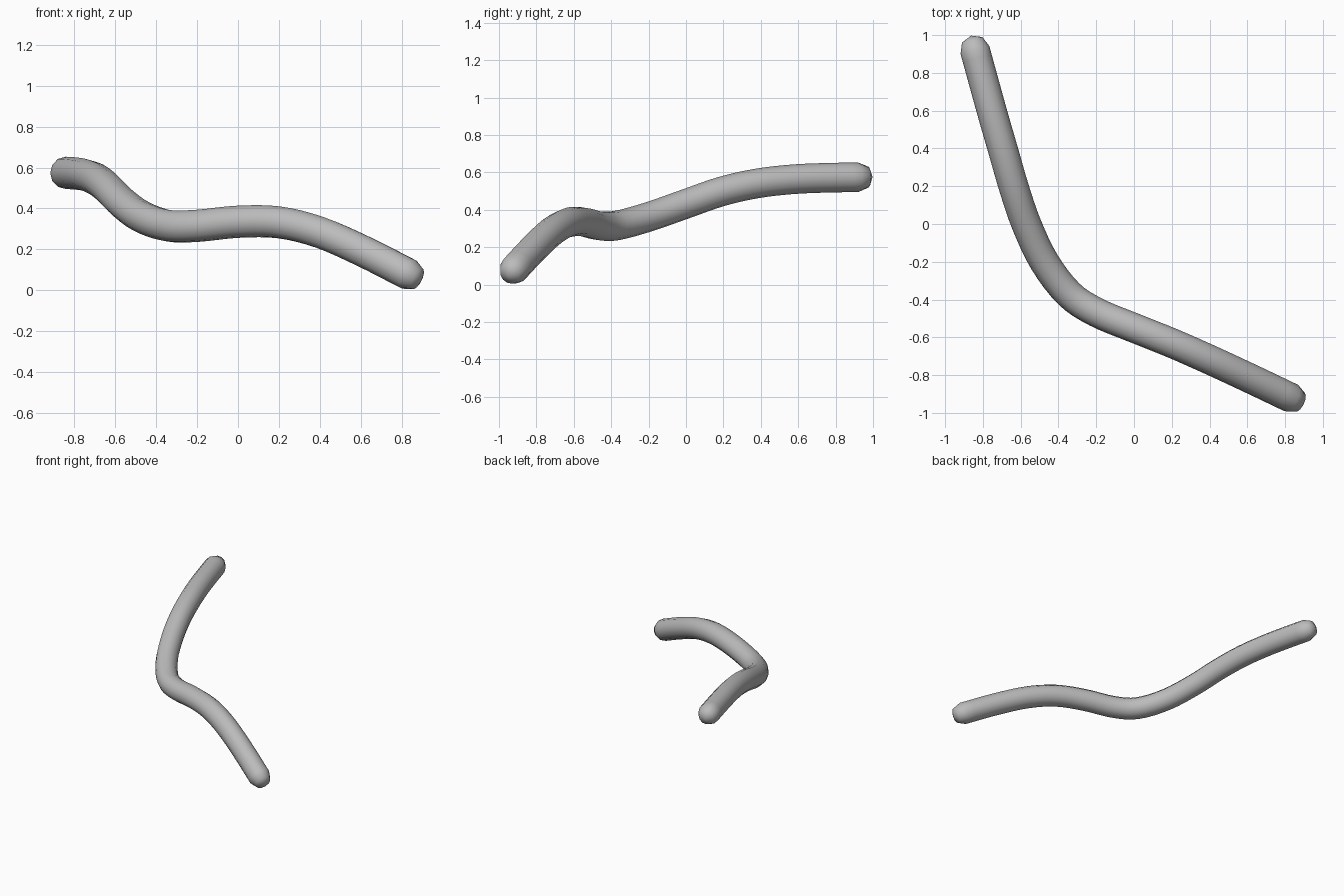
import bpy, bmesh, math
from mathutils import Vector

if "Cube" in bpy.data.objects:
    bpy.data.objects.remove(bpy.data.objects["Cube"])

RADIUS, SIDES, STEPS = 0.079, 12, 4

# Centre line of the bent rod, from the back end to the front end
path = [Vector(p) for p in [
    (-0.842, 0.921, 0.574), (-0.795, 0.75, 0.571), (-0.745, 0.57, 0.563),
    (-0.69, 0.38, 0.541), (-0.635, 0.19, 0.498), (-0.57, 0.00, 0.432),
    (-0.475, -0.20, 0.362), (-0.345, -0.37, 0.316), (-0.20, -0.467, 0.315),
    (0.00, -0.55, 0.335), (0.20, -0.63, 0.332), (0.40, -0.718, 0.283),
    (0.62, -0.82, 0.187), (0.832, -0.921, 0.079)]]


def smooth_path(pts):
    """Catmull-Rom samples through the points."""
    ext = [2 * pts[0] - pts[1]] + pts + [2 * pts[-1] - pts[-2]]
    out = []
    for a, b, c, d in zip(ext, ext[1:], ext[2:], ext[3:]):
        for k in range(STEPS):
            t = k / STEPS
            out.append(0.5 * (2 * b + (c - a) * t + (2 * a - 5 * b + 4 * c - d) * t * t
                              + (3 * b - a - 3 * c + d) * t ** 3))
    return out + [pts[-1]]


line = smooth_path(path)
start_dir = (line[0] - line[1]).normalized()
end_dir = (line[-1] - line[-2]).normalized()

# Rings: rounded start, body, rounded end
rings = []
cap = math.radians(45)
reach, narrow = RADIUS * math.sin(cap), RADIUS * math.cos(cap)
rings.append((line[0] + start_dir * reach, -start_dir, narrow))
for i, p in enumerate(line):
    tangent = line[min(i + 1, len(line) - 1)] - line[max(i - 1, 0)]
    rings.append((p, tangent.normalized(), RADIUS))
rings.append((line[-1] + end_dir * reach, end_dir, narrow))

# Sweep the circle along the line
bm = bmesh.new()
side = Vector((1, 0, 0))
loops = []
for centre, tangent, radius in rings:
    side = (side - tangent * side.dot(tangent)).normalized()
    up = tangent.cross(side)
    loops.append([bm.verts.new(centre + radius * (side * math.cos(t) + up * math.sin(t)))
                  for t in (2 * math.pi * k / SIDES for k in range(SIDES))])
for a, b in zip(loops, loops[1:]):
    for k in range(SIDES):
        n = (k + 1) % SIDES
        bm.faces.new((a[k], a[n], b[n], b[k]))

# Close the tips
for loop, tip in ((loops[0], line[0] + start_dir * RADIUS), (loops[-1], line[-1] + end_dir * RADIUS)):
    v = bm.verts.new(tip)
    for k in range(SIDES):
        bm.faces.new((loop[k], loop[(k + 1) % SIDES], v))
bmesh.ops.recalc_face_normals(bm, faces=bm.faces)
for f in bm.faces:
    f.smooth = True

mesh = bpy.data.meshes.new("bent_rod")
bm.to_mesh(mesh)
bm.free()

# Dark grey finish
grey = bpy.data.materials.new("dark_grey")
grey.diffuse_color = (0.5, 0.5, 0.5, 1)
grey.use_nodes = True
grey.node_tree.nodes["Principled BSDF"].inputs["Base Color"].default_value = grey.diffuse_color
mesh.materials.append(grey)
bpy.context.collection.objects.link(bpy.data.objects.new("bent_rod", mesh))
